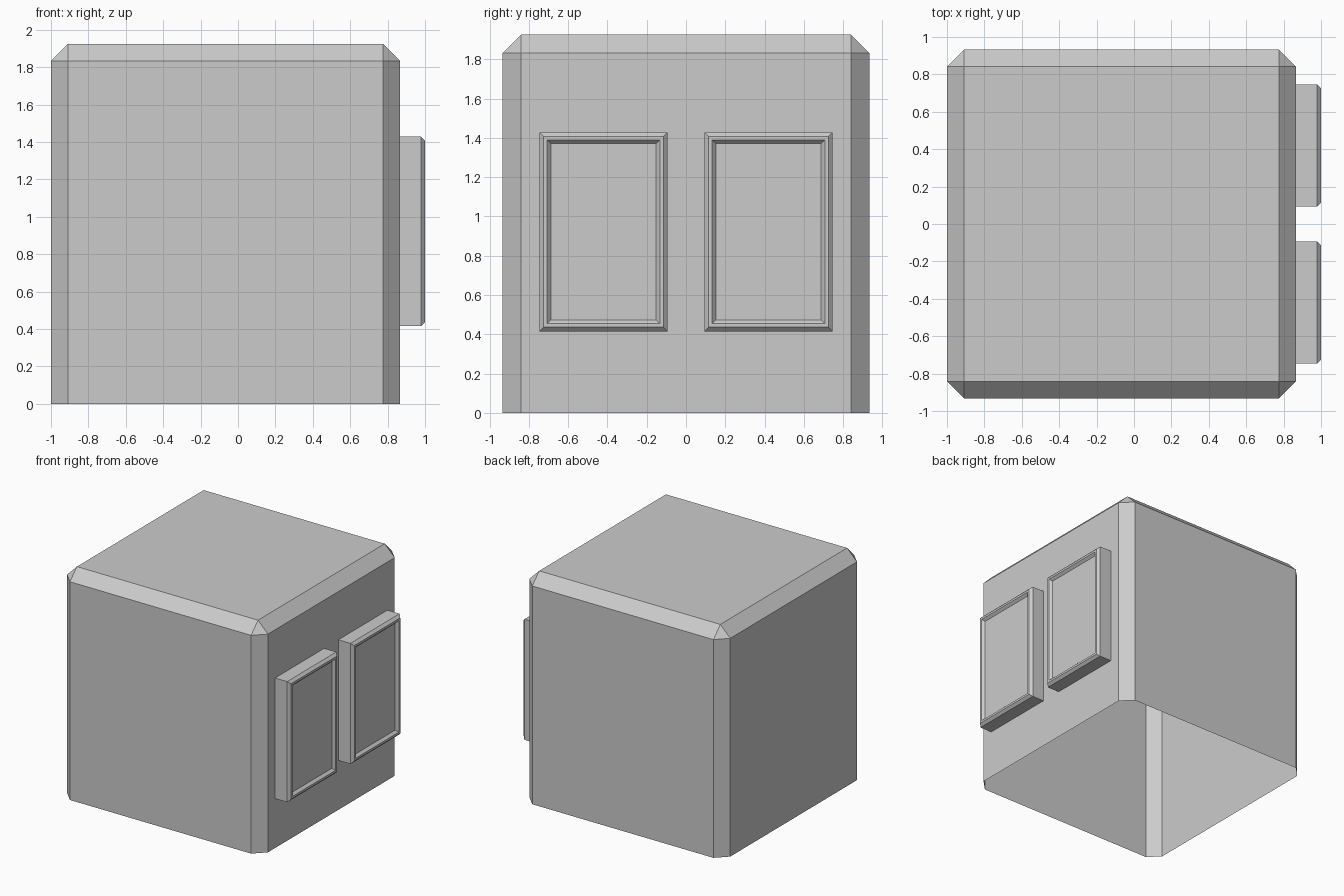
import bpy, bmesh

if "Cube" in bpy.data.objects:
    bpy.data.objects.remove(bpy.data.objects["Cube"])

X0, X1, Y, H, C = -1.0, 0.867, 0.933, 1.925, 0.092


def finish(bm, name):
    mesh = bpy.data.meshes.new(name)
    bm.to_mesh(mesh)
    bm.free()
    obj = bpy.data.objects.new(name, mesh)
    bpy.context.collection.objects.link(obj)
    return obj


# Body: chamfered box shell, open underneath
bm = bmesh.new()
bmesh.ops.create_cube(bm, size=1)
for v in bm.verts:
    v.co = ((X0 + X1) / 2 + v.co.x * (X1 - X0), v.co.y * 2 * Y, (v.co.z + 0.5) * H)
bmesh.ops.delete(bm, geom=[f for f in bm.faces if f.normal.z < -0.5], context='FACES_ONLY')
edges = [e for e in bm.edges if max(v.co.z for v in e.verts) > 0.1]
bmesh.ops.bevel(bm, geom=edges, offset=C, offset_type='OFFSET', segments=1,
                profile=0.5, affect='EDGES')
finish(bm, "body")


# Window: nested rectangular rings (inset, x) closed by a recessed pane
def window(name, yc):
    w, z0, z1 = 0.326, 0.415, 1.428
    steps = [(0, X1), (0, 0.979), (0.021, 1.0), (0.039, 1.0), (0.058, 0.979)]
    bm = bmesh.new()
    rings = []
    for i, x in steps:
        rings.append([bm.verts.new((x, yc + sy * (w - i), z))
                      for sy, z in ((-1, z0 + i), (1, z0 + i), (1, z1 - i), (-1, z1 - i))])
    for a, b in zip(rings, rings[1:]):
        for k in range(4):
            n = (k + 1) % 4
            bm.faces.new((a[k], a[n], b[n], b[k]))
    bm.faces.new(rings[-1])
    bmesh.ops.recalc_face_normals(bm, faces=bm.faces)
    # open shell: make sure the pane faces outwards
    bm.faces.ensure_lookup_table()
    bm.normal_update()
    if bm.faces[-1].normal.x < 0:
        bmesh.ops.reverse_faces(bm, faces=bm.faces)
    finish(bm, name)


window("left_window", -0.42)
window("right_window", 0.42)
